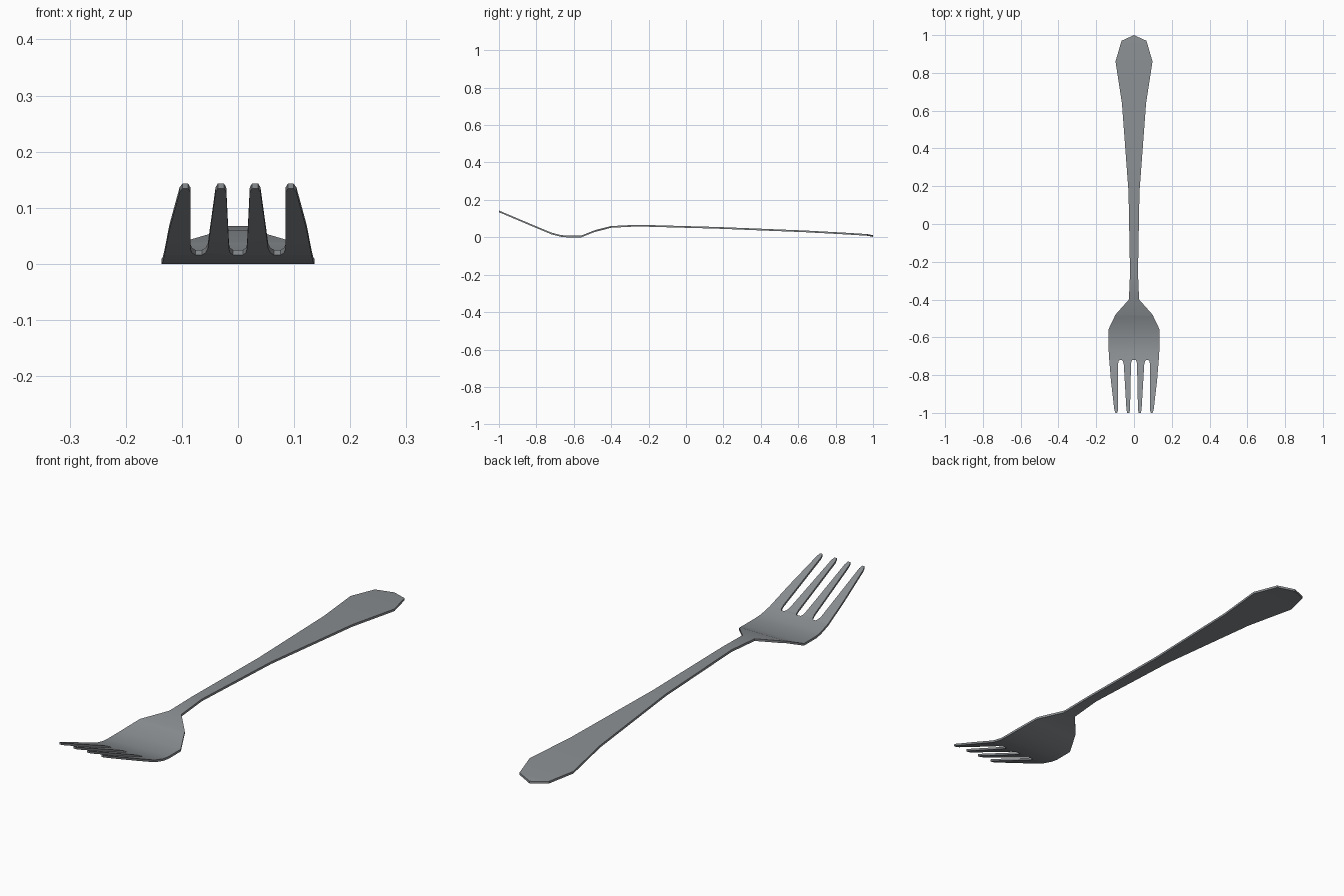
import bpy, bmesh
from mathutils import Vector
from mathutils.geometry import tessellate_polygon

if "Cube" in bpy.data.objects:
    bpy.data.objects.remove(bpy.data.objects["Cube"])

THICK = 0.009

# Side profile (y, underside z)
profile = [(-1.0, 0.134), (-0.83, 0.062), (-0.72, 0.016), (-0.67, 0.003), (-0.64, 0.0),
           (-0.56, 0.0), (-0.49, 0.028), (-0.40, 0.051), (-0.26, 0.058), (0.17, 0.046),
           (0.64, 0.027), (0.86, 0.015), (0.97, 0.008), (1.0, 0.002)]


def height(y):
    for (y0, z0), (y1, z1) in zip(profile, profile[1:]):
        if y <= y1:
            return z0 + (z1 - z0) * max(0, y - y0) / (y1 - y0)
    return profile[-1][1]


# Right half of the outline: middle slot, tines, bowl, neck, handle
half = [(0.009, -0.72), (0.014, -0.728), (0.016, -0.745), (0.021, -0.985), (0.025, -1.0),
        (0.036, -1.0), (0.040, -0.985), (0.054, -0.745), (0.058, -0.728), (0.064, -0.72),
        (0.076, -0.72), (0.082, -0.728), (0.085, -0.745), (0.085, -0.985), (0.089, -1.0),
        (0.099, -1.0), (0.104, -0.985), (0.122, -0.83), (0.131, -0.72), (0.136, -0.64),
        (0.136, -0.56), (0.098, -0.48), (0.027, -0.40), (0.021, -0.26), (0.029, 0.17),
        (0.064, 0.64), (0.098, 0.86), (0.066, 0.97)]
outline = half + [(0, 1.0)] + [(-x, y) for x, y in reversed(half)]

# Flat sheet, cut across at each bend
bm = bmesh.new()
points = [Vector((x, y, 0)) for x, y in outline]
verts = [bm.verts.new(p) for p in points]
for tri in tessellate_polygon([points]):
    bm.faces.new([verts[i] for i in tri])
bmesh.ops.recalc_face_normals(bm, faces=bm.faces[:])
for y, _ in profile[1:-1]:
    bmesh.ops.bisect_plane(bm, geom=bm.verts[:] + bm.edges[:] + bm.faces[:], dist=1e-5,
                           plane_co=(0, y, 0), plane_no=(0, 1, 0))

# Bend along the profile and thicken
for v in bm.verts:
    v.co.z = height(v.co.y)
top = bmesh.ops.extrude_face_region(bm, geom=bm.faces[:], use_keep_orig=True)
for g in top["geom"]:
    if isinstance(g, bmesh.types.BMVert):
        g.co.z += THICK
bmesh.ops.recalc_face_normals(bm, faces=bm.faces[:])

mesh = bpy.data.meshes.new("fork")
bm.to_mesh(mesh)
bm.free()
fork = bpy.data.objects.new("fork", mesh)
bpy.context.collection.objects.link(fork)

# Dark steel
steel = bpy.data.materials.new("dark_steel")
steel.diffuse_color = (0.255, 0.272, 0.285, 1)
steel.use_nodes = True
steel.node_tree.nodes["Principled BSDF"].inputs["Base Color"].default_value = steel.diffuse_color
mesh.materials.append(steel)

bpy.context.view_layer.objects.active = fork
fork.select_set(True)
bpy.ops.object.shade_smooth_by_angle(angle=0.6)
